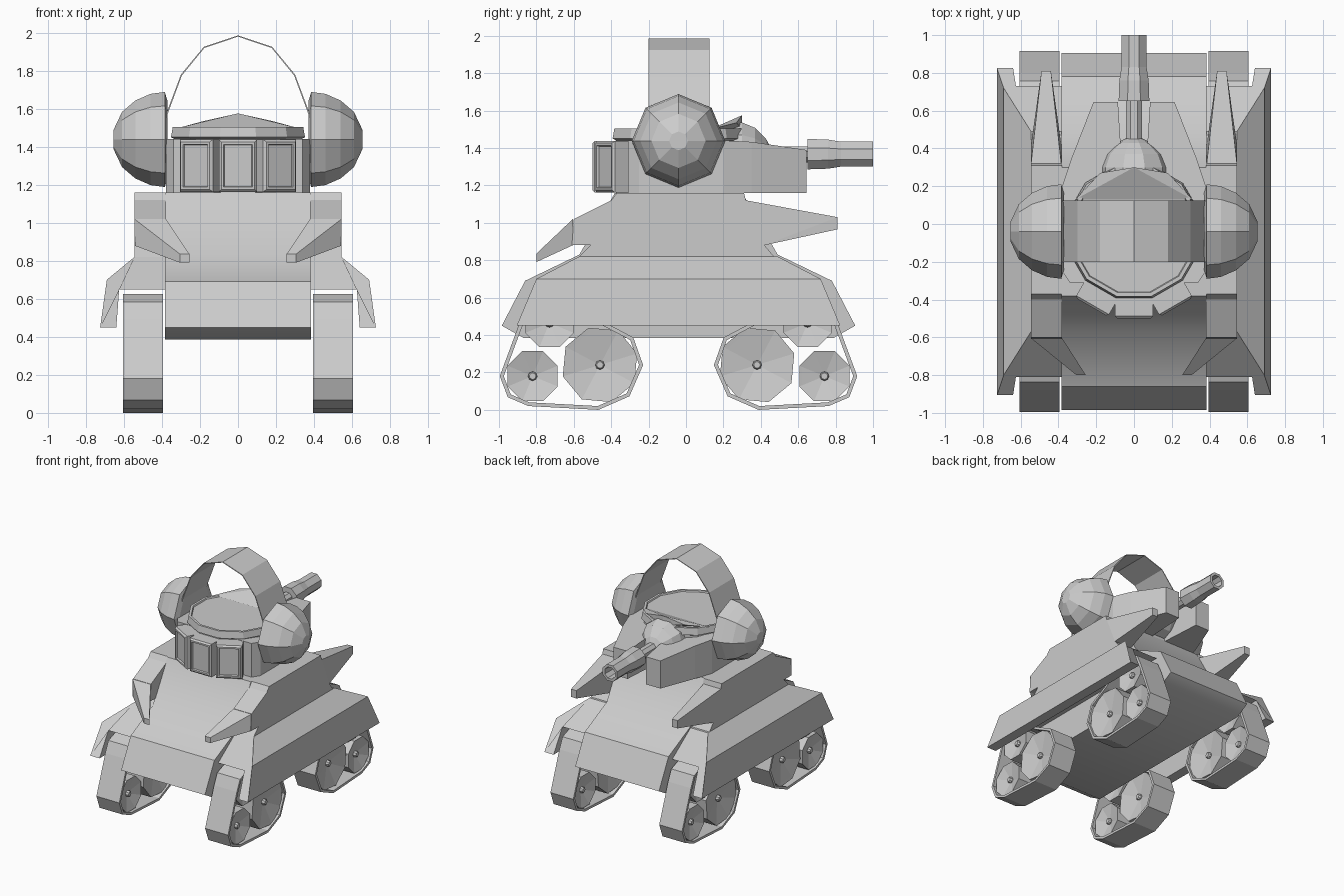
import bpy, bmesh, math
from mathutils import Vector, Matrix

if "Cube" in bpy.data.objects:
    bpy.data.objects.remove(bpy.data.objects["Cube"])

YC = -0.04  # fore/aft symmetry plane of hull, tracks and turret


def finish(name, bm, mirror=False, smooth=None):
    bmesh.ops.remove_doubles(bm, verts=bm.verts, dist=1e-4)
    bmesh.ops.recalc_face_normals(bm, faces=bm.faces)
    me = bpy.data.meshes.new(name)
    bm.to_mesh(me)
    bm.free()
    ob = bpy.data.objects.new(name, me)
    bpy.context.collection.objects.link(ob)
    if mirror:
        ob.modifiers.new("mirror", 'MIRROR').use_clip = False
    if smooth:
        bpy.ops.object.select_all(action='DESELECT')
        ob.select_set(True)
        bpy.context.view_layer.objects.active = ob
        bpy.ops.object.shade_smooth_by_angle(angle=math.radians(smooth))
    return ob


def loft(name, rings, cap=True, **kw):
    """Join equal-length rings of points, capping both ends."""
    bm = bmesh.new()
    rv = [[bm.verts.new(p) for p in r] for r in rings]
    n = len(rv[0])
    for a, b in zip(rv, rv[1:]):
        for i in range(n):
            j = (i + 1) % n
            bm.faces.new((a[i], a[j], b[j], b[i]))
    if cap:
        bm.faces.new(rv[0])
        bm.faces.new(rv[-1])
    return finish(name, bm, **kw)


def side_prism(name, prof, x0, x1, **kw):
    """Extrude a (y, z) profile along x."""
    return loft(name, [[(x, y, z) for y, z in prof] for x in (x0, x1)], **kw)


def lathe(name, prof, axis, centre, n=8, phase=0.0, **kw):
    """Spin (position, radius) pairs about the x, y or z axis."""
    rings = []
    for t, r in prof:
        ring = []
        for i in range(n):
            a = 2 * math.pi * i / n + phase
            u, v = r * math.cos(a), r * math.sin(a)
            p = {'x': (t, u, v), 'y': (u, t, v), 'z': (u, v, t)}[axis]
            ring.append(Vector(p) + Vector(centre))
        rings.append(ring)
    return loft(name, rings, **kw)


def hull_of(name, pts, **kw):
    bm = bmesh.new()
    for p in pts:
        bm.verts.new(p)
    bmesh.ops.convex_hull(bm, input=bm.verts)
    bmesh.ops.dissolve_limit(bm, angle_limit=0.02, verts=bm.verts, edges=bm.edges)
    return finish(name, bm, **kw)


# central hull
half = [(-0.38, 1.16), (-0.57, 0.83), (-0.86, 0.69), (-0.985, 0.45), (-0.87, 0.385)]
side_prism("hull", half + [(2 * YC - y, z) for y, z in reversed(half)], -0.385, 0.385, smooth=35)

# side skirts: (x, z, half length) section lofted front to back
sect = [(0.38, 0.82, 0.53), (0.545, 0.82, 0.53), (0.69, 0.70, 0.76), (0.725, 0.45, 0.865),
        (0.64, 0.45, 0.865), (0.625, 0.65, 0.77), (0.38, 0.65, 0.77)]
loft("side_skirt", [[(x, YC + s * h, z) for x, z, h in sect] for s in (-1, 1)], mirror=True)

# upper side sponsons with inward front spikes and straight rear spikes
side_prism("sponson", [(-0.61, 0.88), (-0.60, 1.02), (-0.40, 1.12), (-0.37, 1.16), (0.31, 1.16),
                       (0.32, 1.12), (0.42, 0.88), (0.47, 0.82), (-0.57, 0.82), (-0.51, 0.88)],
           0.38, 0.545, mirror=True)
hull_of("front_spike", [(x, -0.605, z) for x in (0.38, 0.545) for z in (0.88, 1.02)] +
        [(x, -0.80, z) for x in (0.255, 0.305) for z in (0.79, 0.835)], mirror=True)
hull_of("rear_spike", [(x, y, z) for x in (0.385, 0.545) for y, z in ((0.32, 1.12), (0.42, 0.88))] +
        [(x, 0.81, z) for x in (0.44, 0.49) for z in (0.965, 1.03)], mirror=True)

# four track units: belt band plus three dished wheels
belt = [(-0.985, 0.18), (-0.945, 0.075), (-0.84, 0.03), (-0.47, 0.01), (-0.31, 0.08), (-0.24, 0.24),
        (-0.29, 0.38), (-0.46, 0.47), (-0.62, 0.58), (-0.72, 0.615), (-0.83, 0.575), (-0.87, 0.49)]
for end, flip in (("front", False), ("rear", True)):
    fy = (lambda y: 2 * YC - y) if flip else (lambda y: y)
    band = loft(end + "_track_belt", [[(x, fy(y), z) for y, z in belt] for x in (0.395, 0.605)],
                cap=False, mirror=True)
    sol = band.modifiers.new("thickness", 'SOLIDIFY')
    sol.thickness, sol.offset, sol.use_even_offset = 0.02, 0, True
    for label, y, z, r in (("low", -0.82, 0.18, 0.145), ("main", -0.46, 0.24, 0.208),
                           ("upper", -0.73, 0.465, 0.14)):
        lathe(f"{end}_{label}_wheel",
              [(0.45, 0), (0.415, r * 0.88), (0.41, r), (0.59, r), (0.585, r * 0.88), (0.55, 0)],
              'x', (0, fy(y), z), phase=math.pi / 8 if label != "main" else 0.3, mirror=True)
        lathe(f"{end}_{label}_hub", [(0.42, 0.018), (0.43, 0.025), (0.57, 0.025), (0.58, 0.018)],
              'x', (0, fy(y), z), mirror=True)

# turret drum with stepped top plate
lathe("turret_drum", [(1.16, 0.345), (1.44, 0.345), (1.45, 0.365), (1.505, 0.355), (1.505, 0.335), (1.495, 0.33)],
      'z', (0, YC, 0), n=12, phase=math.pi / 12)
hull_of("roof_wedge", [(-0.31, 0.13, 1.5), (0.31, 0.13, 1.5), (0, 0.17, 1.5), (-0.18, 0.27, 1.535),
                       (0.18, 0.27, 1.535), (0, 0.30, 1.575), (0, 0.30, 1.5)])

# turret cheeks flanking the gun
plan = [(0.06, 0.25), (0.085, 0.645), (0.215, 0.645), (0.33, 0.35), (0.38, 0.20), (0.38, -0.25),
        (0.34, -0.31), (0.15, -0.31)]
loft("turret_cheek", [[(x, y, 1.16) for x, y in plan],
                      [(x, y, 1.44 if y < 0.3 else 1.44 - 0.05 * (y - 0.3) / 0.34) for x, y in plan]],
     mirror=True)

# three front storage boxes with recessed doors
for label, ang in (("left", -30), ("centre", 0), ("right", 30)):
    bm = bmesh.new()
    bmesh.ops.create_cube(bm, size=1, matrix=Matrix.Translation((0, -0.39, 1.30)) @
                          Matrix.Diagonal((0.2, 0.12, 0.275, 1)))
    face = min(bm.faces, key=lambda f: f.calc_center_median().y)
    bmesh.ops.bevel(bm, geom=list(face.edges), offset=0.012, segments=1, affect='EDGES')
    face = min(bm.faces, key=lambda f: f.calc_center_median().y)
    bmesh.ops.inset_individual(bm, faces=[face], thickness=0.018)
    bmesh.ops.inset_individual(bm, faces=[face], thickness=0.006, depth=-0.012)
    a = math.radians(ang)
    bmesh.ops.transform(bm, verts=bm.verts, matrix=Matrix.Translation((0, YC - 0.01, 0)) @
                        Matrix.Rotation(a, 4, 'Z'))
    finish(label + "_storage_box", bm)

# vent slats between the boxes
for k, ang in enumerate((-46, -16, 16, 46)):
    for off in (-0.012, 0.012):
        bm = bmesh.new()
        bmesh.ops.create_cube(bm, size=1, matrix=Matrix.Translation((0, YC, 0)) @
                              Matrix.Rotation(math.radians(ang), 4, 'Z') @
                              Matrix.Translation((off, -0.345, 1.31)) @
                              Matrix.Diagonal((0.012, 0.03, 0.09, 1)))
        finish(f"vent_slat_{k}", bm)

# side domes
lathe("side_dome", [(0.37, 0.20), (0.385, 0.25), (0.46, 0.24), (0.54, 0.205), (0.61, 0.145), (0.655, 0.05)],
      'x', (0, YC, 1.438), mirror=True)

# overhead hoop
arc = [(0.385, 1.45), (0.375, 1.58), (0.30, 1.78), (0.18, 1.925)]
arc = arc + [(0, 1.985)] + [(-x, z) for x, z in reversed(arc)]
ring = arc + [(x * 0.985, z - 0.006) for x, z in reversed(arc)]
loft("overhead_hoop", [[(x, y, z) for x, z in ring] for y in (-0.20, 0.125)])

# gun mantlet dome
lathe("gun_mantlet", [(0.24, 0.185), (0.30, 0.185), (0.37, 0.155), (0.43, 0.09), (0.46, 0.03)],
      'y', (0, 0, 1.36), n=10)
# barrel with hollow muzzle sleeve
lathe("gun_barrel", [(0.33, 0.045), (0.67, 0.045)], 'y', (0, 0, 1.365), phase=math.pi / 8)
lathe("muzzle_sleeve", [(0.65, 0.05), (0.65, 0.088), (0.76, 0.084), (0.83, 0.072), (1.0, 0.072),
                        (1.0, 0.05), (0.85, 0.045)], 'y', (0, 0, 1.367), phase=math.pi / 8)
